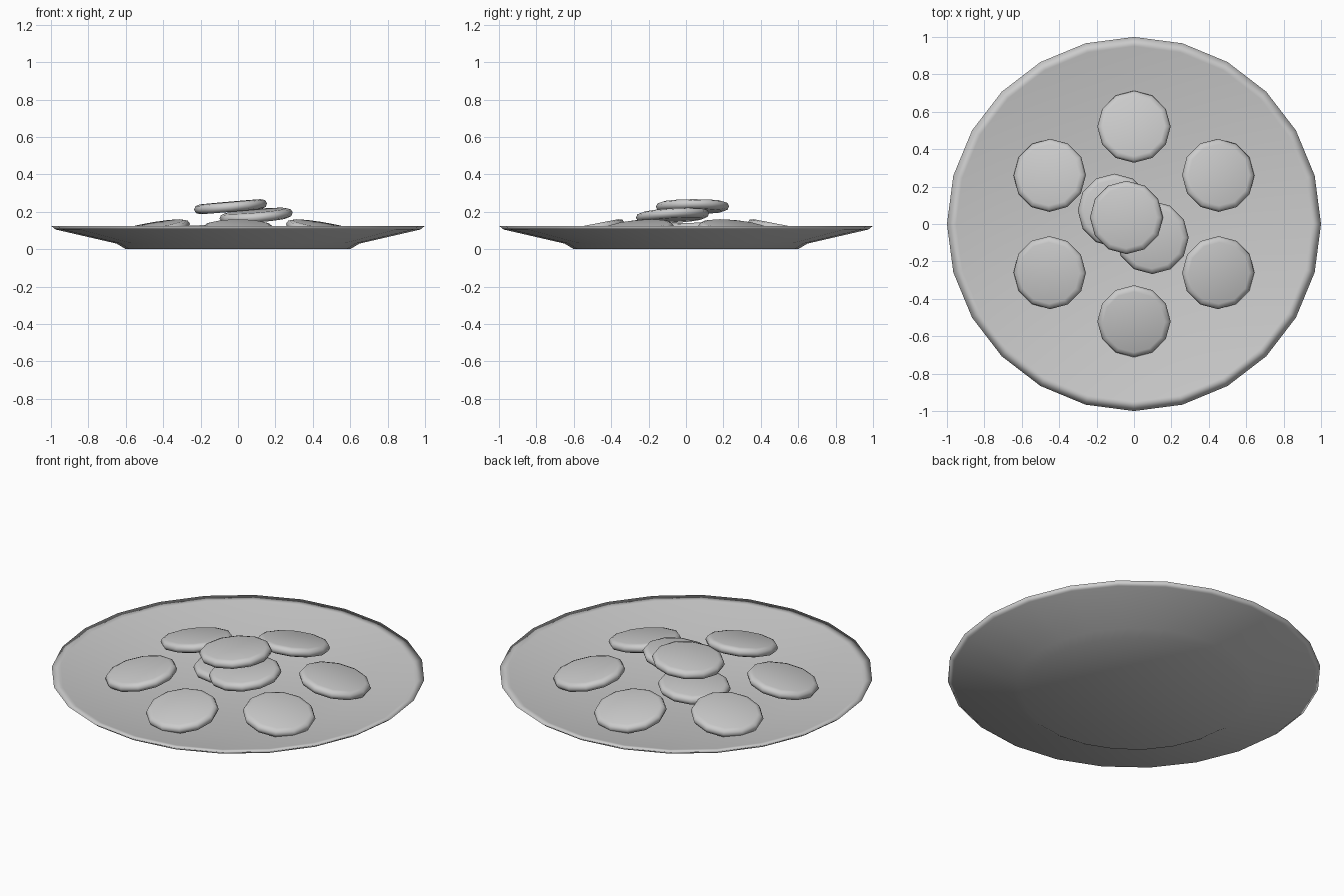
import bpy, bmesh, math
from mathutils import Matrix, Vector

cube = bpy.data.objects.get("Cube")
if cube:
    bpy.data.objects.remove(cube, do_unlink=True)

grey = bpy.data.materials.new("plain grey")
grey.use_nodes = True
colour = (0.6, 0.6, 0.6, 1)
grey.diffuse_color = colour
grey.node_tree.nodes["Principled BSDF"].inputs["Base Color"].default_value = colour


def lathe(name, profile, sides):
    """Stack rings of (radius, height), capping the first and last ring."""
    bm = bmesh.new()
    rings = []
    for r, z in profile:
        angles = [math.tau * i / sides for i in range(sides)]
        rings.append([bm.verts.new((r * math.cos(a), r * math.sin(a), z)) for a in angles])
    for low, high in zip(rings, rings[1:]):
        for i in range(sides):
            j = (i + 1) % sides
            bm.faces.new((low[i], low[j], high[j], high[i]))
    bm.faces.new(rings[0][::-1])
    bm.faces.new(rings[-1])
    for face in bm.faces:
        face.smooth = True
    mesh = bpy.data.meshes.new(name)
    bm.to_mesh(mesh)
    bm.free()
    mesh.materials.append(grey)
    obj = bpy.data.objects.new(name, mesh)
    bpy.context.collection.objects.link(obj)
    return obj


# Shallow plate: underside, rim, then the inner dish
lathe("plate", [(0.6, 0), (0.65, 0.03), (0.975, 0.105), (1, 0.125),
                (0.95, 0.118), (0.6, 0.035)], 24)

# Round biscuit with softened edges
BISCUIT = [(0.165, -0.027), (0.187, -0.019), (0.196, 0), (0.187, 0.018), (0.165, 0.025)]


def biscuit(name, place, axis, tilt):
    obj = lathe(name, BISCUIT, 12)
    turn = Matrix.Rotation(math.radians(tilt), 4, Vector(axis))
    obj.matrix_world = Matrix.Translation(place) @ turn


# Ring of six biscuits leaning outward on the dish wall
for i in range(6):
    a = math.radians(30 + 60 * i)
    c, s = math.cos(a), math.sin(a)
    biscuit(f"ring_biscuit_{i + 1}", (0.52 * c, 0.52 * s, 0.104), (-s, c, 0), 11)

# Loose stack of three in the middle
biscuit("lower_stack_biscuit", (-0.105, 0.073, 0.108), (0, 1, 0), -3)
biscuit("middle_stack_biscuit", (0.097, -0.072, 0.18), (0.6, -0.8, 0), 6)
biscuit("top_stack_biscuit", (-0.04, 0.035, 0.228), (0.1, -1, 0), 5)
